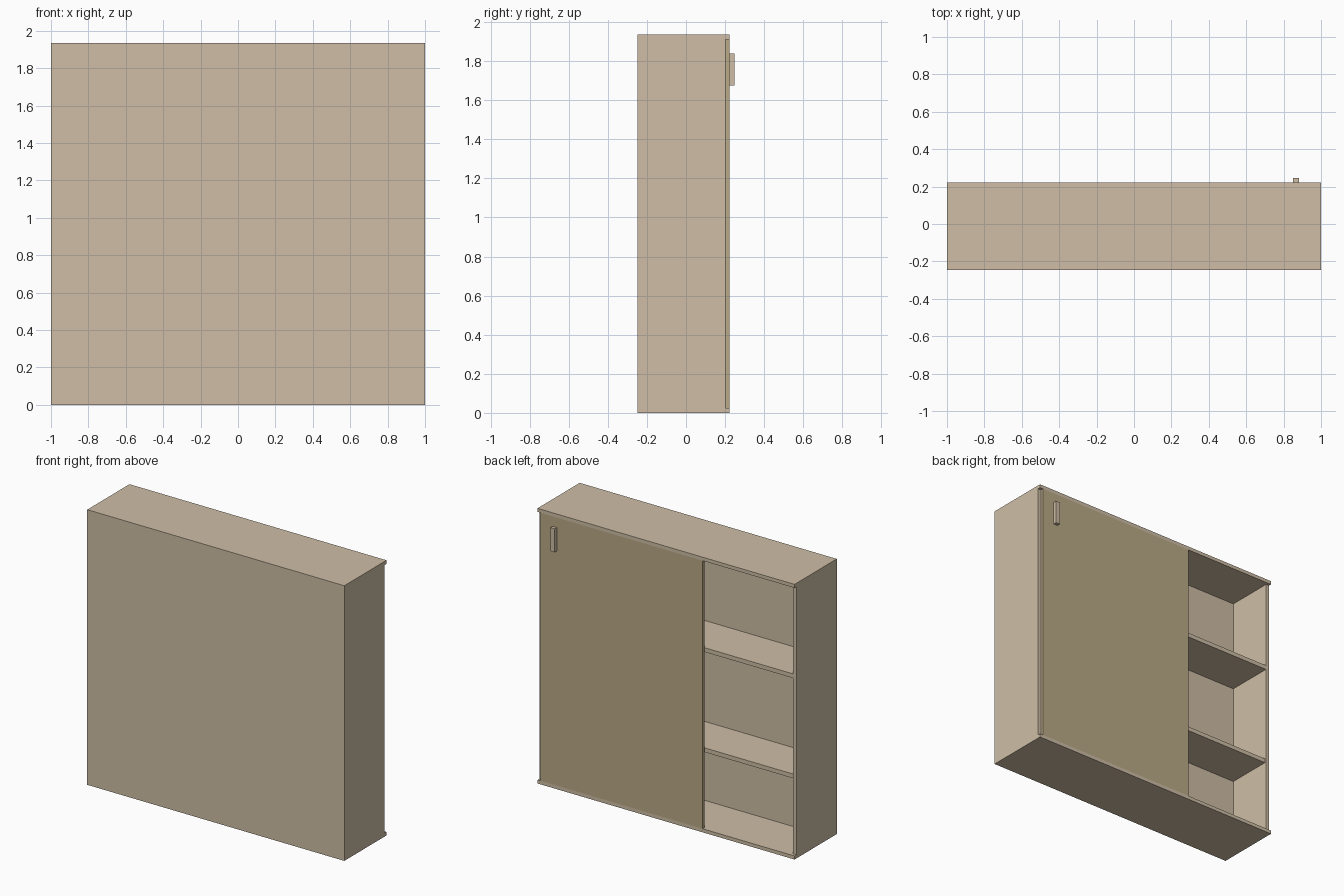
import bpy
from mathutils import Matrix, Vector

if "Cube" in bpy.data.objects:
    bpy.data.objects.remove(bpy.data.objects["Cube"])


def material(name, rgb):
    m = bpy.data.materials.new(name)
    m.diffuse_color = (*rgb, 1)
    m.use_nodes = True
    m.node_tree.nodes["Principled BSDF"].inputs["Base Color"].default_value = m.diffuse_color
    return m


WOOD = material("light_wood", (0.62, 0.515, 0.38))
DOOR = material("door_wood", (0.49, 0.40, 0.24))


def box(name, x, y, z, mat=WOOD):
    """Box spanning the given (min, max) ranges."""
    lo, hi = Vector((x[0], y[0], z[0])), Vector((x[1], y[1], z[1]))
    bpy.ops.mesh.primitive_cube_add(size=1)
    ob = bpy.context.object
    ob.name = ob.data.name = name
    size = hi - lo
    ob.data.transform(Matrix.Diagonal((*size, 1)))
    ob.location = (lo + hi) / 2
    ob.data.materials.append(mat)
    return ob


H, T = 1.935, 0.025                  # height and panel thickness
BACK, FRONT, SIDE_END = -0.247, 0.222, 0.201
INNER_BACK = -0.137

# top and bottom boards overhang the sides to hold the sliding door
box("bottom_board", (-1, 1), (BACK, FRONT), (0, T))
box("top_board", (-1, 1), (BACK, FRONT), (H - T, H))

# side panels
for name, s in (("left_side", -1), ("right_side", 1)):
    box(name, sorted((s, s * (1 - T))), (BACK, SIDE_END), (T, H - T))

# deep back panel
box("back_panel", (-1 + T, 1 - T), (BACK, INNER_BACK), (T, H - T))

# shelves
for name, top, end in (("lower_shelf", 0.58, 0.19), ("upper_shelf", 1.29, 0.2)):
    box(name, (-1 + T, 1 - T), (INNER_BACK, end), (top - 0.03, top))

# sliding door and its handle
box("sliding_door", (-0.285, 1 - T), (SIDE_END, FRONT), (T, H - T), DOOR)
box("door_handle", (0.85, 0.882), (FRONT, 0.247), (1.675, 1.84))
